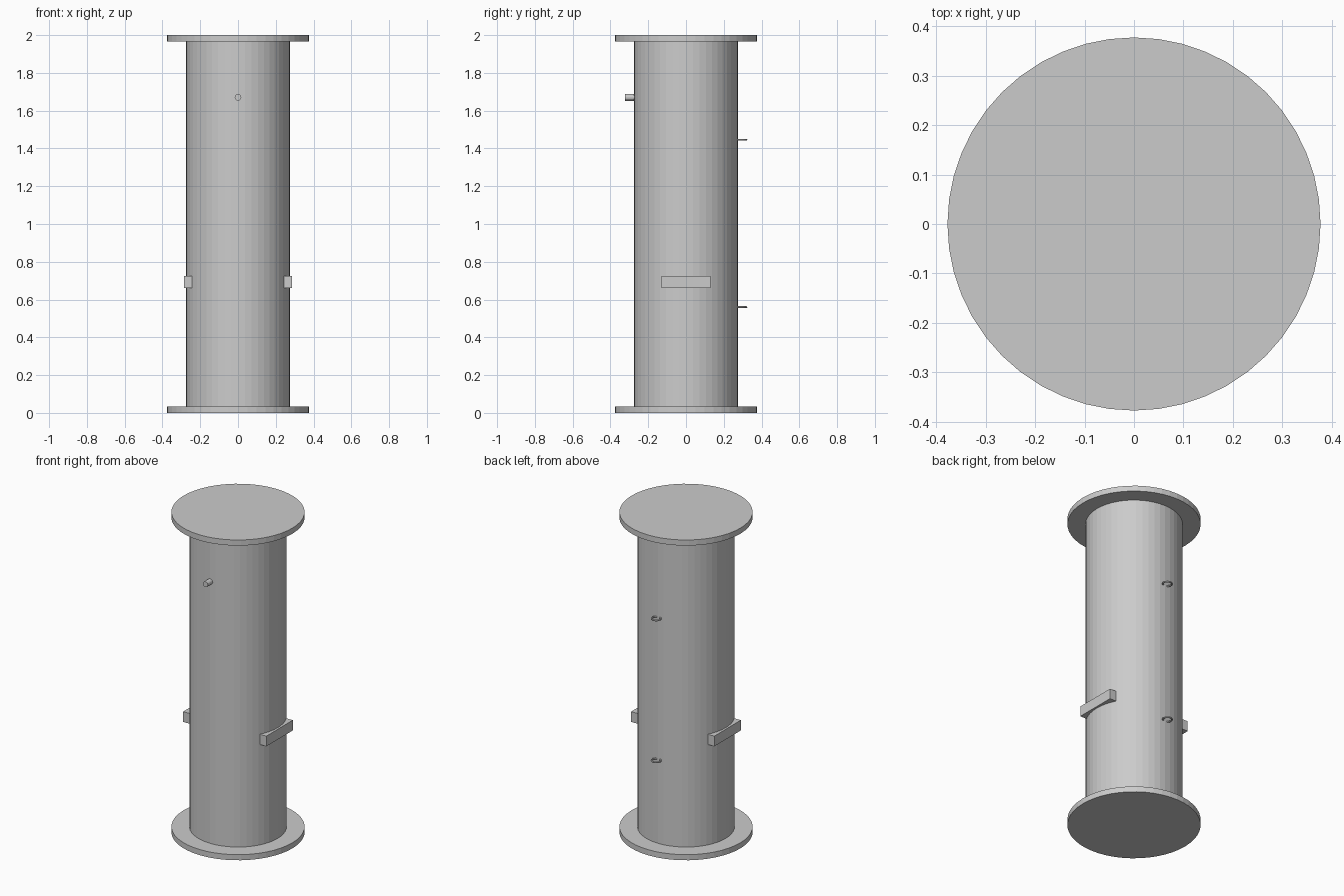
import bpy
from math import pi

if "Cube" in bpy.data.objects:
    bpy.data.objects.remove(bpy.data.objects["Cube"])

BODY_R, FLANGE_R, FLANGE_T = 0.275, 0.377, 0.035


def cylinder(name, r, depth, loc, sides=48, rot=(0, 0, 0)):
    bpy.ops.mesh.primitive_cylinder_add(vertices=sides, radius=r, depth=depth,
                                        location=loc, rotation=rot)
    bpy.context.object.name = name
    return bpy.context.object


# Main tube between the two flanges
cylinder("tube_body", BODY_R, 2 - 2 * FLANGE_T, (0, 0, 1))

# End flanges
for name, z in (("bottom_flange", FLANGE_T / 2), ("top_flange", 2 - FLANGE_T / 2)):
    cylinder(name, FLANGE_R, FLANGE_T, (0, 0, z))

# Small peg on the front
cylinder("front_peg", 0.0175, 0.06, (0, -0.292, 1.67), 12, (pi / 2, 0, 0))

# Side bars, tangent to the tube
for name, side in (("left_bar", -1), ("right_bar", 1)):
    bpy.ops.mesh.primitive_cube_add(size=1, location=(side * 0.265, 0, 0.694))
    bar = bpy.context.object
    bar.name = name
    bar.scale = (0.044, 0.262, 0.064)
    bpy.ops.object.transform_apply(location=False, rotation=False, scale=True)

# Flat eyelet rings on the back
for name, z in (("lower_eyelet", 0.56), ("upper_eyelet", 1.446)):
    bpy.ops.mesh.primitive_torus_add(major_radius=0.026, minor_radius=0.005,
                                     major_segments=24, minor_segments=8,
                                     location=(0, 0.294, z))
    bpy.context.object.name = name
    bpy.ops.object.shade_smooth_by_angle()
